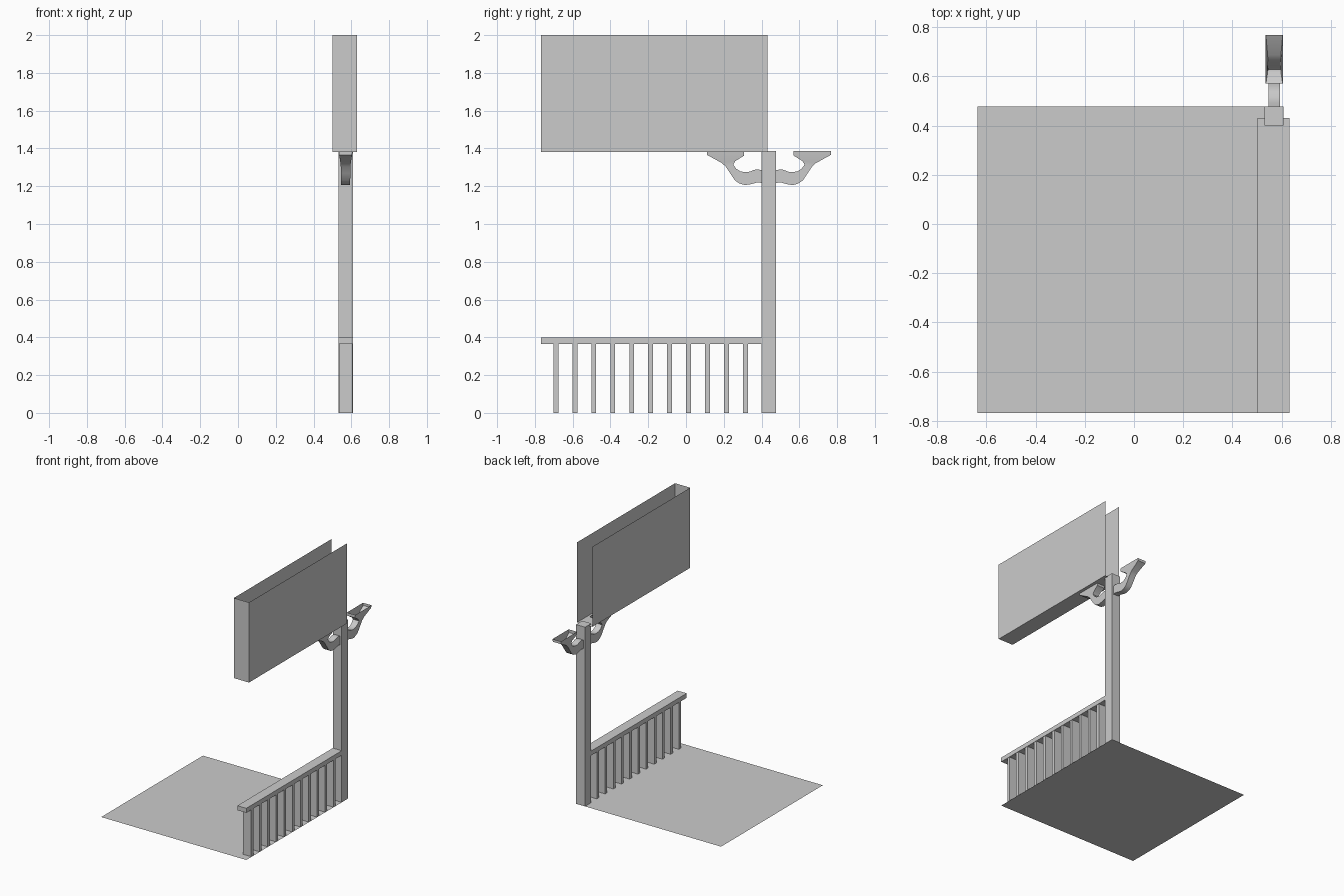
import bpy, bmesh, math

if "Cube" in bpy.data.objects:
    bpy.data.objects.remove(bpy.data.objects["Cube"])

XC = 0.57          # centre line of fence, post and sign
POST_Y = 0.439     # centre of the post


def make(name, bm):
    bmesh.ops.recalc_face_normals(bm, faces=bm.faces)
    me = bpy.data.meshes.new(name)
    bm.to_mesh(me)
    bm.free()
    ob = bpy.data.objects.new(name, me)
    bpy.context.collection.objects.link(ob)
    return ob


def box(name, x, y, z, open_dirs=()):
    """Box from (min, max) ranges; faces whose normal is in open_dirs are removed."""
    bm = bmesh.new()
    bmesh.ops.create_cube(bm, size=1)
    bm.normal_update()
    gone = [f for f in bm.faces
            if any(sum(a * b for a, b in zip(f.normal, d)) > 0.9 for d in open_dirs)]
    bmesh.ops.delete(bm, geom=gone, context='FACES')
    for v in bm.verts:
        for i, (lo, hi) in enumerate((x, y, z)):
            v.co[i] = hi if v.co[i] > 0 else lo
    return make(name, bm)


# Floor sheet
bm = bmesh.new()
bm.faces.new([bm.verts.new(c) for c in
              ((-0.635, -0.767, 0), (0.608, -0.767, 0), (0.608, 0.478, 0), (-0.635, 0.478, 0))])
make("floor", bm)

# Post, top rail and balusters
box("post", (0.531, 0.608), (0.401, 0.477), (0, 1.387))
box("top_rail", (0.531, 0.608), (-0.767, 0.401), (0.365, 0.40))
for i in range(11):
    y = -0.689 + i * 0.1004
    box(f"baluster_{i + 1}", (0.534, 0.605), (y - 0.013, y + 0.013), (0, 0.366))

# Trough overhead, open at the top and back
box("trough", (0.501, 0.631), (-0.767, 0.431), (1.38, 2.0), ((0, 0, 1), (0, 1, 0)))

# Curved bracket arms flaring into open cups:
# (inner offset, inner z, outer offset, outer z, half width)
RINGS = [
    (0.030, 1.283, 0.030, 1.217, 0.024),
    (0.055, 1.288, 0.062, 1.220, 0.024),
    (0.078, 1.287, 0.095, 1.211, 0.024),
    (0.098, 1.278, 0.126, 1.206, 0.024),
    (0.118, 1.274, 0.155, 1.214, 0.024),
    (0.150, 1.278, 0.179, 1.230, 0.024),
    (0.174, 1.293, 0.205, 1.268, 0.025),
    (0.189, 1.315, 0.228, 1.303, 0.026),
    (0.178, 1.333, 0.248, 1.322, 0.027),
    (0.131, 1.362, 0.328, 1.366, 0.034),
    (0.131, 1.386, 0.328, 1.386, 0.036),
]
for side, name in ((1, "rear_bracket"), (-1, "front_bracket")):
    bm = bmesh.new()
    prev = None
    for yi, zi, yo, zo, w in RINGS:
        ring = [bm.verts.new((XC + s * w, POST_Y + side * y, z))
                for s, y, z in ((-1, yi, zi), (1, yi, zi), (1, yo, zo), (-1, yo, zo))]
        if prev:
            for a in range(4):
                b = (a + 1) % 4
                bm.faces.new((prev[a], prev[b], ring[b], ring[a]))
        prev = ring
    ob = make(name, bm)
    bpy.context.view_layer.objects.active = ob
    ob.select_set(True)
    bpy.ops.object.shade_smooth_by_angle(angle=math.radians(35))
    ob.select_set(False)
